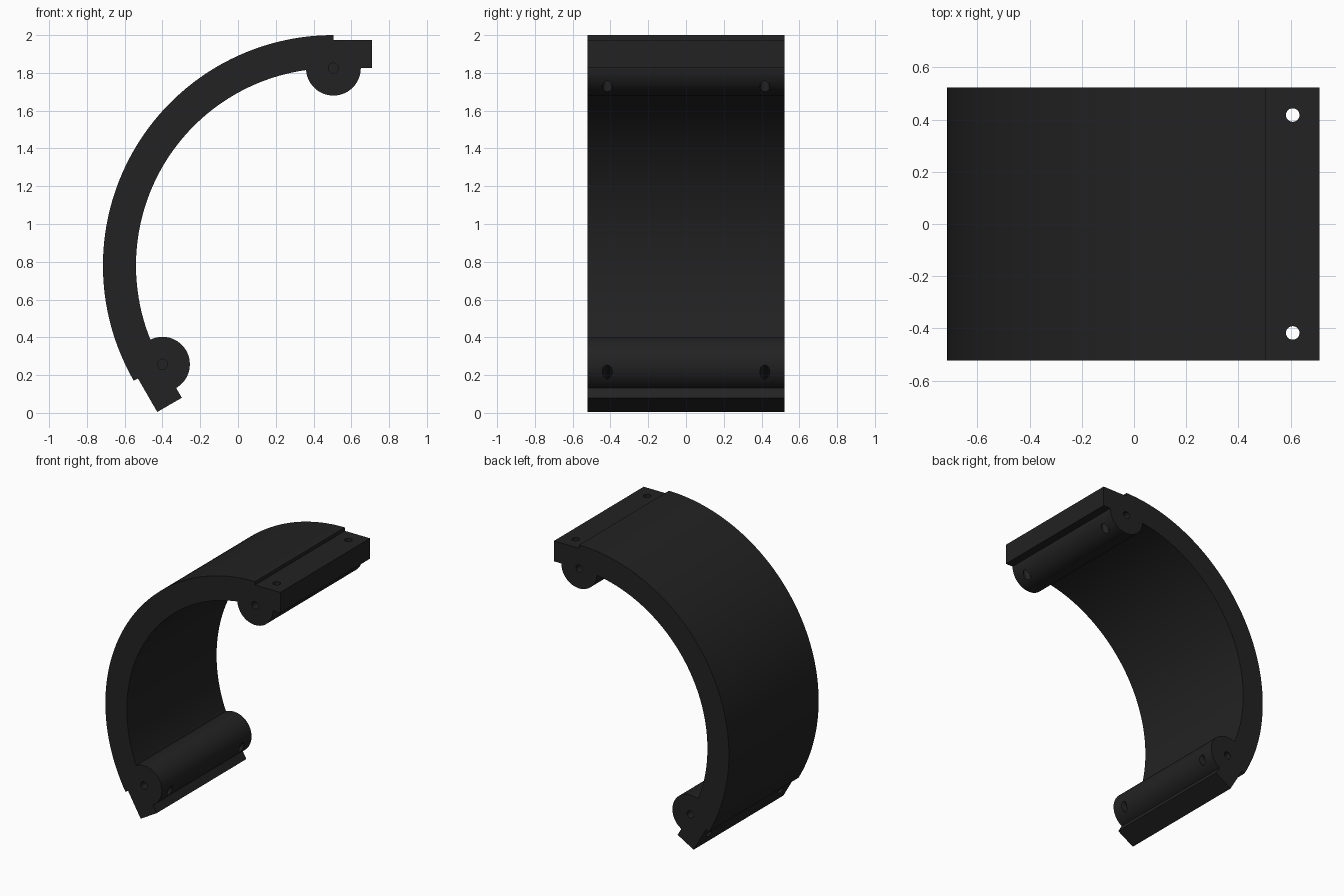
import bpy, bmesh, math
from mathutils import Vector, Matrix

if "Cube" in bpy.data.objects:
    bpy.data.objects.remove(bpy.data.objects["Cube"])

CX, CZ = 0.505, 0.78           # centre of the curved shell
R_OUT, R_IN = 1.22, 1.045      # shell radii
R_TAB, TAB_LEN = 1.195, 0.205  # tab outer level and length
R_BOSS = 0.145                 # hinge barrel radius
HALF_W = 0.522                 # half width along y
A0, A1 = math.radians(90), math.radians(210)


def polar(r, a):
    return Vector((CX + r * math.cos(a), 0, CZ + r * math.sin(a)))


def end_point(end, r, t):
    """Point at radius r, moved t outward past one end of the arc."""
    a, s = (A0, -1) if end == 0 else (A1, 1)
    return polar(r, a) + s * t * Vector((-math.sin(a), 0, math.cos(a)))


def end_outline(end):
    """Step, tab and hinge barrel at one end, from outside to inside."""
    pts = [end_point(end, R_TAB, 0), end_point(end, R_TAB, TAB_LEN),
           end_point(end, R_IN, TAB_LEN)]
    stop = math.pi - math.asin(R_BOSS / 2 / R_IN)
    n = 36
    for i in range(n + 1):
        f = stop * i / n
        pts.append(end_point(end, R_IN - R_BOSS * math.sin(f), R_BOSS * math.cos(f)))
    return pts


# Closed side profile: outer arc, lower end, inner arc, upper end
N = 96
outline = [polar(R_OUT, A0 + (A1 - A0) * i / N) for i in range(N + 1)]
outline += end_outline(1)
trim = 2 * math.asin(R_BOSS / 2 / R_IN)
outline += [polar(R_IN, A1 - trim - (A1 - A0 - 2 * trim) * i / N) for i in range(1, N)]
outline += reversed(end_outline(0))

# Extrude the profile across the width
bm = bmesh.new()
face = bm.faces.new([bm.verts.new(p + Vector((0, -HALF_W, 0))) for p in outline])
ext = bmesh.ops.extrude_face_region(bm, geom=[face])
bmesh.ops.translate(bm, vec=(0, 2 * HALF_W, 0),
                    verts=[v for v in ext["geom"] if isinstance(v, bmesh.types.BMVert)])
bmesh.ops.recalc_face_normals(bm, faces=bm.faces)
mesh = bpy.data.meshes.new("curved_clamp")
bm.to_mesh(mesh)
bm.free()
clamp = bpy.data.objects.new("curved_clamp", mesh)
bpy.context.collection.objects.link(clamp)

black = bpy.data.materials.new("matte_black")
black.diffuse_color = (0.016, 0.016, 0.016, 1)
black.use_nodes = True
black.node_tree.nodes["Principled BSDF"].inputs["Base Color"].default_value = black.diffuse_color
mesh.materials.append(black)


def drill(centre, axis, radius, depth):
    """Cut a round hole through the clamp."""
    rot = axis.to_track_quat('Z', 'Y').to_matrix().to_4x4()
    bpy.ops.mesh.primitive_cylinder_add(vertices=24, radius=radius, depth=depth)
    cutter = bpy.context.object
    cutter.name = "hole_cutter"
    cutter.matrix_world = Matrix.Translation(centre) @ rot
    cutter.hide_render = True
    cutter.data.materials.append(black)
    mod = clamp.modifiers.new("hole", 'BOOLEAN')
    mod.operation, mod.solver, mod.object = 'DIFFERENCE', 'EXACT', cutter
    bpy.context.view_layer.objects.active = clamp
    bpy.ops.object.modifier_apply(modifier=mod.name)
    bpy.data.objects.remove(cutter)


for end, angle in ((0, A0), (1, A1)):
    radial = Vector((math.cos(angle), 0, math.sin(angle)))
    for side in (-1, 1):
        # Screw hole through the tab, grazing the barrel
        drill(end_point(end, 1.07, 0.1025) + Vector((0, side * 0.417, 0)),
              radial, 0.026, 0.5)
        # Blind pin hole in the barrel end
        drill(end_point(end, R_IN, 0) + Vector((0, side * HALF_W, 0)),
              Vector((0, 1, 0)), 0.027, 0.4)

bpy.ops.object.select_all(action='DESELECT')
clamp.select_set(True)
bpy.context.view_layer.objects.active = clamp
bpy.ops.object.shade_smooth_by_angle(angle=math.radians(30))
